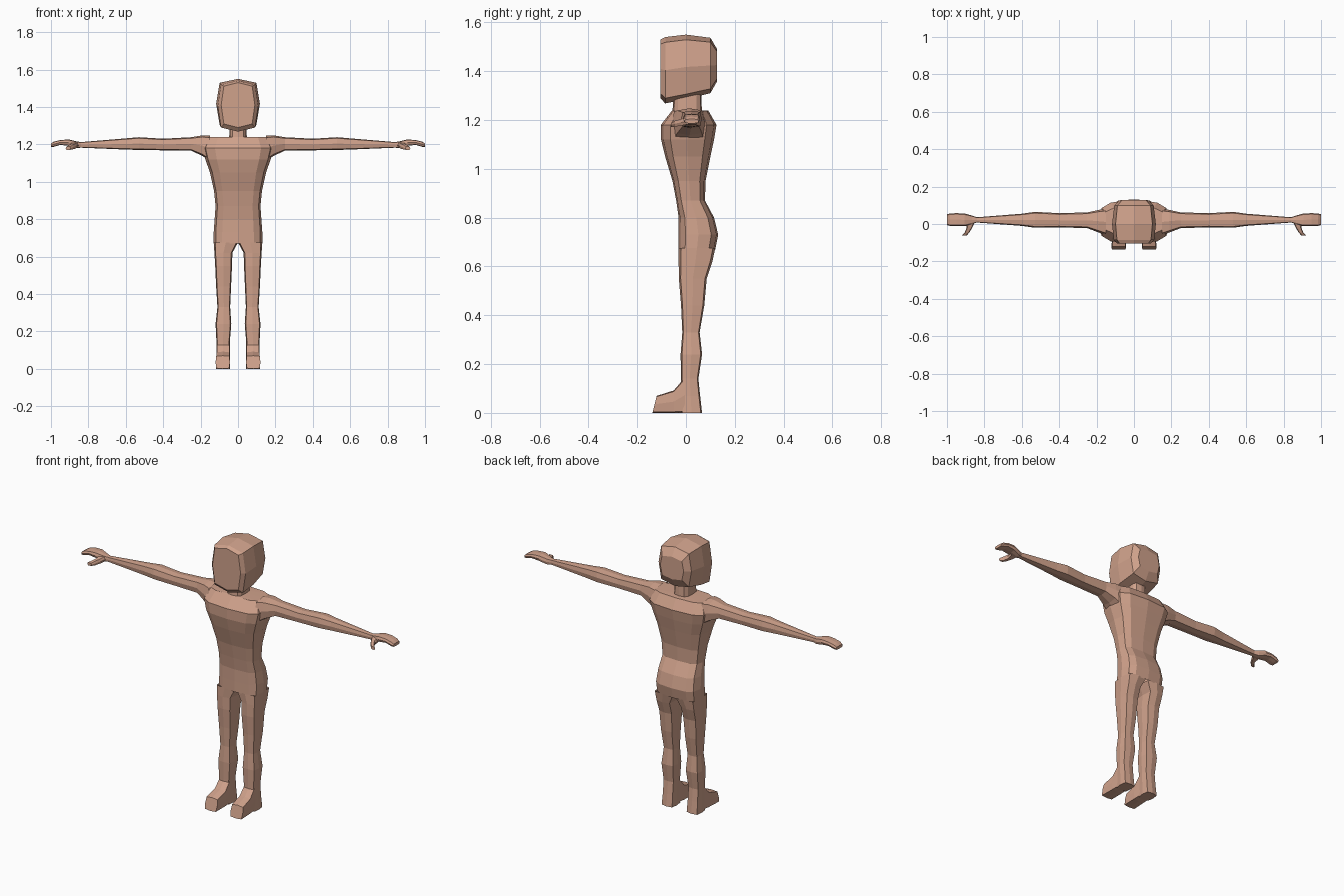
import bpy, bmesh
from math import cos, sin, tau

skin = bpy.data.materials.new("skin")
skin.diffuse_color = (0.63, 0.36, 0.26, 1)


def ring(axis, sec, n, power):
    """Rounded-box section: (position, u min, u max, v min, v max)."""
    t, u0, u1, v0, v1 = sec
    pts = []
    for i in range(n):
        a = tau * i / n
        c, s = round(cos(a), 6), round(sin(a), 6)
        cu = (1 if c > 0 else -1) * abs(c) ** (2 / power)
        cv = (1 if s > 0 else -1) * abs(s) ** (2 / power)
        u = (u0 + u1) / 2 + cu * (u1 - u0) / 2
        v = (v0 + v1) / 2 + cv * (v1 - v0) / 2
        pts.append({"x": (t, u, v), "y": (u, t, v), "z": (u, v, t)}[axis])
    return pts


def loft(name, axis, sections, n=8, power=4, cap_start=False, cap_end=True, mirror=False):
    bm = bmesh.new()
    rings = [[bm.verts.new(p) for p in ring(axis, s, n, power)] for s in sections]
    for a, b in zip(rings, rings[1:]):
        for i in range(n):
            j = (i + 1) % n
            bm.faces.new((a[i], a[j], b[j], b[i]))
    if cap_start:
        bm.faces.new(rings[0])
    if cap_end:
        bm.faces.new(rings[-1])
    bmesh.ops.recalc_face_normals(bm, faces=bm.faces)
    # open lofts: make sure the walls point outward
    f = bm.faces[0]
    mid = sum((v.co for r in rings[:2] for v in r), rings[0][0].co * 0) / (2 * n)
    if f.normal.dot(f.calc_center_median() - mid) < 0:
        bmesh.ops.reverse_faces(bm, faces=bm.faces)
    me = bpy.data.meshes.new(name)
    bm.to_mesh(me)
    bm.free()
    me.materials.append(skin)
    ob = bpy.data.objects.new(name, me)
    bpy.context.collection.objects.link(ob)
    if mirror:
        ob.modifiers.new("mirror", "MIRROR")
    return ob


# torso from hips up to the neck: height, half width, front, back
torso = [(0.67, 0.13, -0.03, 0.12), (0.73, 0.13, -0.03, 0.132),
         (0.80, 0.125, -0.03, 0.115), (0.87, 0.12, -0.04, 0.078),
         (0.95, 0.128, -0.055, 0.08), (1.05, 0.15, -0.085, 0.10),
         (1.12, 0.175, -0.102, 0.115), (1.18, 0.19, -0.103, 0.125),
         (1.238, 0.165, -0.058, 0.092), (1.24, 0.047, -0.055, 0.065),
         (1.31, 0.045, -0.05, 0.063)]
loft("torso", "z", [(z, -w, w, f, b) for z, w, f, b in torso], n=12, power=3.2, cap_end=False)

# head, lofted from face to back
loft("head", "y", [
    (-0.105, -0.09, 0.09, 1.29, 1.53),
    (-0.085, -0.108, 0.108, 1.268, 1.54),
    (0.0, -0.117, 0.117, 1.285, 1.55),
    (0.10, -0.105, 0.105, 1.31, 1.537),
    (0.128, -0.075, 0.075, 1.36, 1.49)], cap_start=True)

# arms and hands
loft("arm", "x", [
    (0.15, -0.06, 0.082, 1.11, 1.246),
    (0.19, -0.045, 0.075, 1.138, 1.248),
    (0.25, -0.022, 0.062, 1.166, 1.238),
    (0.40, -0.018, 0.058, 1.168, 1.23),
    (0.53, -0.02, 0.065, 1.17, 1.238),
    (0.60, -0.01, 0.055, 1.172, 1.232),
    (0.84, 0.008, 0.036, 1.182, 1.212),
    (0.865, 0.0, 0.045, 1.18, 1.216),
    (0.905, -0.012, 0.056, 1.192, 1.226),
    (0.95, -0.01, 0.058, 1.197, 1.223),
    (0.985, -0.01, 0.056, 1.187, 1.214),
    (1.0, -0.006, 0.052, 1.186, 1.204)], mirror=True)

# thumbs
loft("thumb", "y", [
    (0.01, 0.85, 0.90, 1.182, 1.212),
    (-0.02, 0.865, 0.895, 1.176, 1.205),
    (-0.045, 0.88, 0.905, 1.172, 1.198),
    (-0.062, 0.895, 0.922, 1.17, 1.188)], n=6, mirror=True)

# legs
loft("leg", "z", [
    (0.675, 0.0, 0.13, -0.03, 0.12),
    (0.62, 0.03, 0.126, -0.03, 0.108),
    (0.55, 0.032, 0.122, -0.029, 0.085),
    (0.44, 0.037, 0.117, -0.02, 0.075),
    (0.33, 0.042, 0.11, -0.015, 0.056),
    (0.24, 0.036, 0.12, -0.022, 0.066),
    (0.14, 0.044, 0.115, -0.02, 0.051),
    (0.07, 0.044, 0.115, -0.02, 0.058),
    (0.0, 0.042, 0.118, -0.02, 0.066)], power=5, mirror=True)

# feet
foot = loft("foot", "y", [
    (-0.005, 0.044, 0.115, 0.0, 0.145),
    (-0.05, 0.042, 0.117, 0.0, 0.092),
    (-0.13, 0.043, 0.12, 0.0, 0.07)], power=7, mirror=True)
# slope the toe end forward toward the sole
for v in foot.data.vertices:
    if v.co.y < -0.1:
        v.co.y = -0.137 + 0.25 * v.co.z
